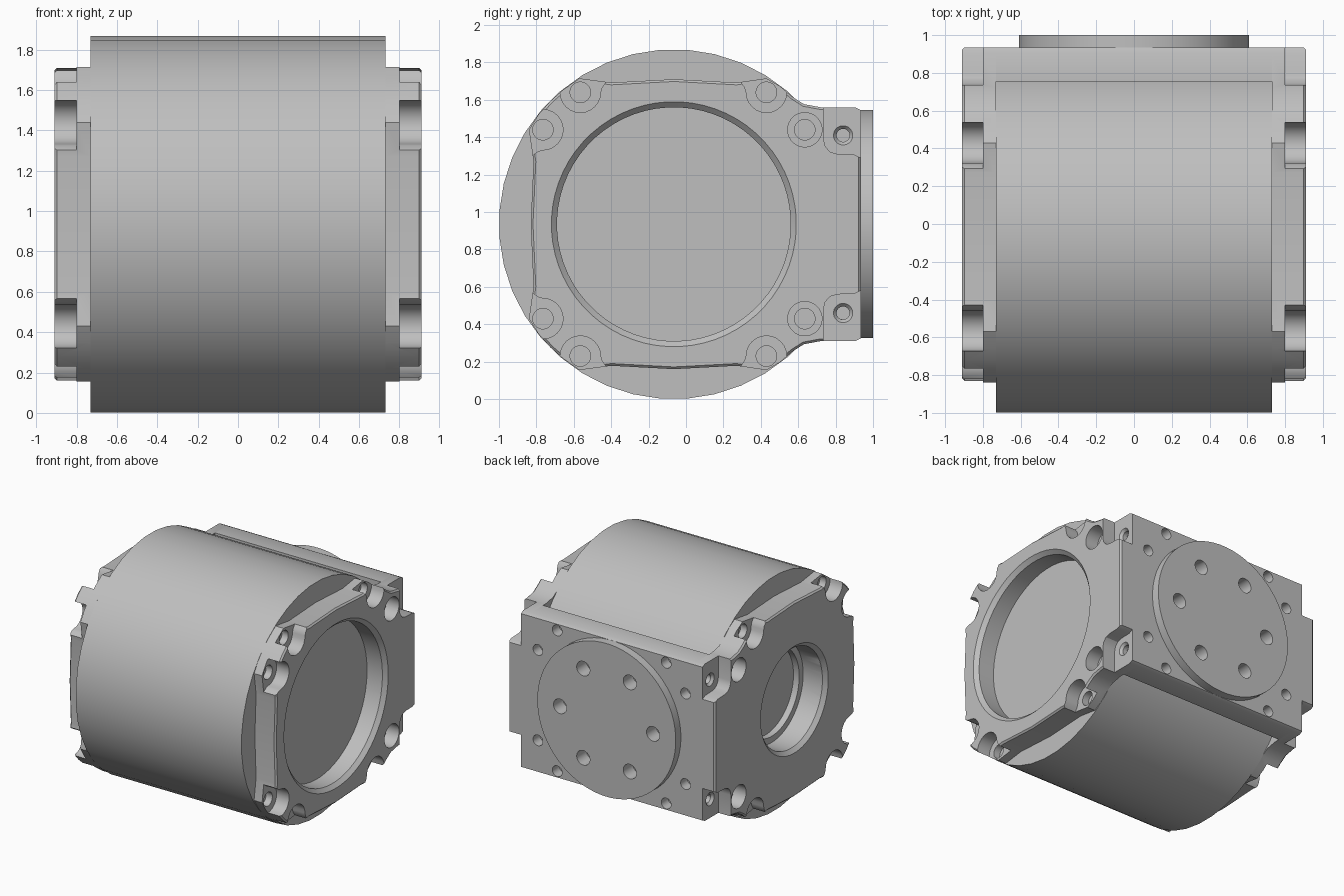
import bpy, bmesh, math
from mathutils import Matrix, Vector

cube = bpy.data.objects.get("Cube")
if cube:
    bpy.data.objects.remove(cube, do_unlink=True)

# One grey metal for everything
metal = bpy.data.materials.new("machined_grey")
metal.use_nodes = True
GREY = (0.52, 0.52, 0.52, 1)
metal.diffuse_color = GREY
metal.node_tree.nodes["Principled BSDF"].inputs["Base Color"].default_value = GREY

CY, CZ = -0.065, 0.935      # drum axis
DRUM_X, END_X = 0.73, 0.91  # half lengths of drum and whole body
SEAT_X = 0.80               # depth of the bolt seats


def finish(bm, name):
    bmesh.ops.recalc_face_normals(bm, faces=bm.faces)
    mesh = bpy.data.meshes.new(name)
    bm.to_mesh(mesh)
    bm.free()
    mesh.materials.append(metal)
    obj = bpy.data.objects.new(name, mesh)
    bpy.context.collection.objects.link(obj)
    return obj


def prism(name, outline, x0, x1, chamfer=0):
    """Extrude a (y, z) outline from x0 to x1, optionally chamfering the x1 rim."""
    bm = bmesh.new()
    face = bm.faces.new([bm.verts.new((x0, y, z)) for y, z in outline])
    new = bmesh.ops.extrude_face_region(bm, geom=[face], use_keep_orig=True)["geom"]
    cap = [g for g in new if isinstance(g, bmesh.types.BMVert)]
    bmesh.ops.translate(bm, verts=cap, vec=(x1 - x0, 0, 0))
    bmesh.ops.recalc_face_normals(bm, faces=bm.faces)
    if chamfer:
        rim = [e for e in bm.edges if all(abs(v.co.x - x1) < 1e-5 for v in e.verts)]
        bmesh.ops.bevel(bm, geom=rim, offset=chamfer, segments=1, affect='EDGES')
    return finish(bm, name)


def rod(name, start, end, r0, r1=None, sides=24):
    """Cylinder or cone between two points."""
    a, b = Vector(start), Vector(end)
    turn = (b - a).to_track_quat('Z', 'Y').to_matrix().to_4x4()
    spin = Matrix.Rotation(math.pi / sides, 4, 'Z')
    bm = bmesh.new()
    bmesh.ops.create_cone(bm, cap_ends=True, segments=sides, radius1=r0,
                          radius2=r0 if r1 is None else r1, depth=(b - a).length,
                          matrix=Matrix.Translation((a + b) / 2) @ turn @ spin)
    return finish(bm, name)


def cut(cutter, *targets):
    cutter.hide_render = True
    for t in targets:
        mod = t.modifiers.new("cut", 'BOOLEAN')
        mod.operation, mod.solver, mod.object = 'DIFFERENCE', 'EXACT', cutter
        bpy.context.view_layer.objects.active = t
        bpy.ops.object.modifier_apply(modifier=mod.name)
    bpy.data.objects.remove(cutter, do_unlink=True)


def flip(points):
    return [(y, 2 * CZ - z) for y, z in points]


# Drum, rear block and output disc
drum = rod("drum", (-DRUM_X, CY, CZ), (DRUM_X, CY, CZ), 0.935, sides=40)
block_half = [(0.755, 1.56), (0.905, 1.56), (0.935, 1.545)]
block = prism("rear_block", block_half + flip(block_half)[::-1], -DRUM_X, DRUM_X)
disc = rod("output_disc", (0, 0.93, CZ), (0, 1.0, CZ), 0.61, sides=64)

# Upper half of the end flange outline, from front middle to rear
flange_half = [(-0.815, 1.27), (-0.84, 1.44), (-0.79, 1.52), (-0.725, 1.594),
               (-0.655, 1.655), (-0.57, 1.715), (-0.40, 1.692), (CY, 1.71),
               (0.27, 1.692), (0.43, 1.715), (0.50, 1.675), (0.57, 1.615),
               (0.63, 1.577), (0.72, 1.56), (0.905, 1.56), (0.935, 1.545)]
flange_outline = [(-0.83, CZ)] + flange_half + flip(flange_half)[::-1]

# Open bolt seat: U with flared mouth, in (width, outward) coordinates
arc = [(-0.108 * math.cos(a * math.pi / 12), -0.108 * math.sin(a * math.pi / 12))
       for a in range(13)]
seat = [(-0.2, 0.2), (-0.14, 0.06), (-0.115, 0.025)] + arc + [(0.115, 0.025), (0.14, 0.06), (0.2, 0.2)]
bolts = [(-0.565, 1.64, False), (0.43, 1.64, False), (-0.765, 1.44, True)]

# Corner pocket open to the rear and top
pocket = [(0.735, 1.7), (0.735, 1.39), (0.745, 1.35), (0.77, 1.322),
          (0.81, 1.31), (0.90, 1.307), (0.935, 1.29), (1.0, 1.25), (1.0, 1.7)]

flanges = {}
for side, label in ((1, "left"), (-1, "right")):
    flange = prism(label + "_flange", flange_outline, side * DRUM_X, side * END_X, 0.012)
    flanges[side] = flange
    out, floor, deep = side * 1.0, side * SEAT_X, side * 0.745
    for mirrored in (False, True):
        place = flip if mirrored else list
        # Open bolt seats with their holes
        for y, z, sideways in bolts:
            shape = [(y - v, z + u) if sideways else (y + u, z + v) for u, v in seat]
            cut(prism("seat_cutter", place(shape), floor, out), flange)
            (hy, hz), = place([(y, z)])
            cut(rod("hole_cutter", (out, hy, hz), (deep, hy, hz), 0.055), flange)
        # Corner pockets with countersunk holes
        cut(prism("pocket_cutter", place(pocket), floor, out), flange)
        (hy, hz), = place([(0.84, 1.41)])
        cut(rod("sink_cutter", (side * 0.81, hy, hz), (side * 0.78, hy, hz), 0.06, 0.035), flange)
        cut(rod("hole_cutter", (out, hy, hz), (deep, hy, hz), 0.035), flange)
        # Counterbored holes
        (hy, hz), = place([(0.635, 1.44)])
        cut(rod("bore_cutter", (out, hy, hz), (floor, hy, hz), 0.092), flange)
        cut(rod("hole_cutter", (out, hy, hz), (deep, hy, hz), 0.055), flange)


def bore(side, x_from, x_to, r0, r1, *targets):
    cut(rod("bore_cutter", (side * x_from, CY, CZ), (side * x_to, CY, CZ), r0, r1, 64), *targets)


# Wide shallow recess on one end, stepped smaller recess on the other
bore(1, 0.92, 0.88, 0.665, 0.625, flanges[1])
bore(1, 0.95, 0.745, 0.625, 0.625, flanges[1])
bore(-1, 0.92, 0.88, 0.435, 0.395, flanges[-1])
bore(-1, 0.95, 0.71, 0.395, 0.395, flanges[-1], drum)
bore(-1, 0.95, 0.66, 0.345, 0.345, drum)

# Ring of six holes in the disc
for i in range(6):
    a = i * math.pi / 3
    x, z = 0.41 * math.cos(a), CZ + 0.41 * math.sin(a)
    cut(rod("hole_cutter", (x, 1.1, z), (x, 0.88, z), 0.058), disc, block)

# Eight mounting holes around the disc
for sx in (-1, 1):
    for sz in (-1, 1):
        for x, z in ((0.48, 0.56), (0.65, 0.36)):
            cut(rod("hole_cutter", (sx * x, 1.1, CZ + sz * z),
                    (sx * x, 0.85, CZ + sz * z), 0.043), block)

# Smooth round surfaces, keep machined edges sharp
bpy.ops.object.select_all(action='DESELECT')
for obj in (drum, block, disc, *flanges.values()):
    obj.select_set(True)
bpy.context.view_layer.objects.active = drum
bpy.ops.object.shade_smooth_by_angle(angle=math.radians(30))
